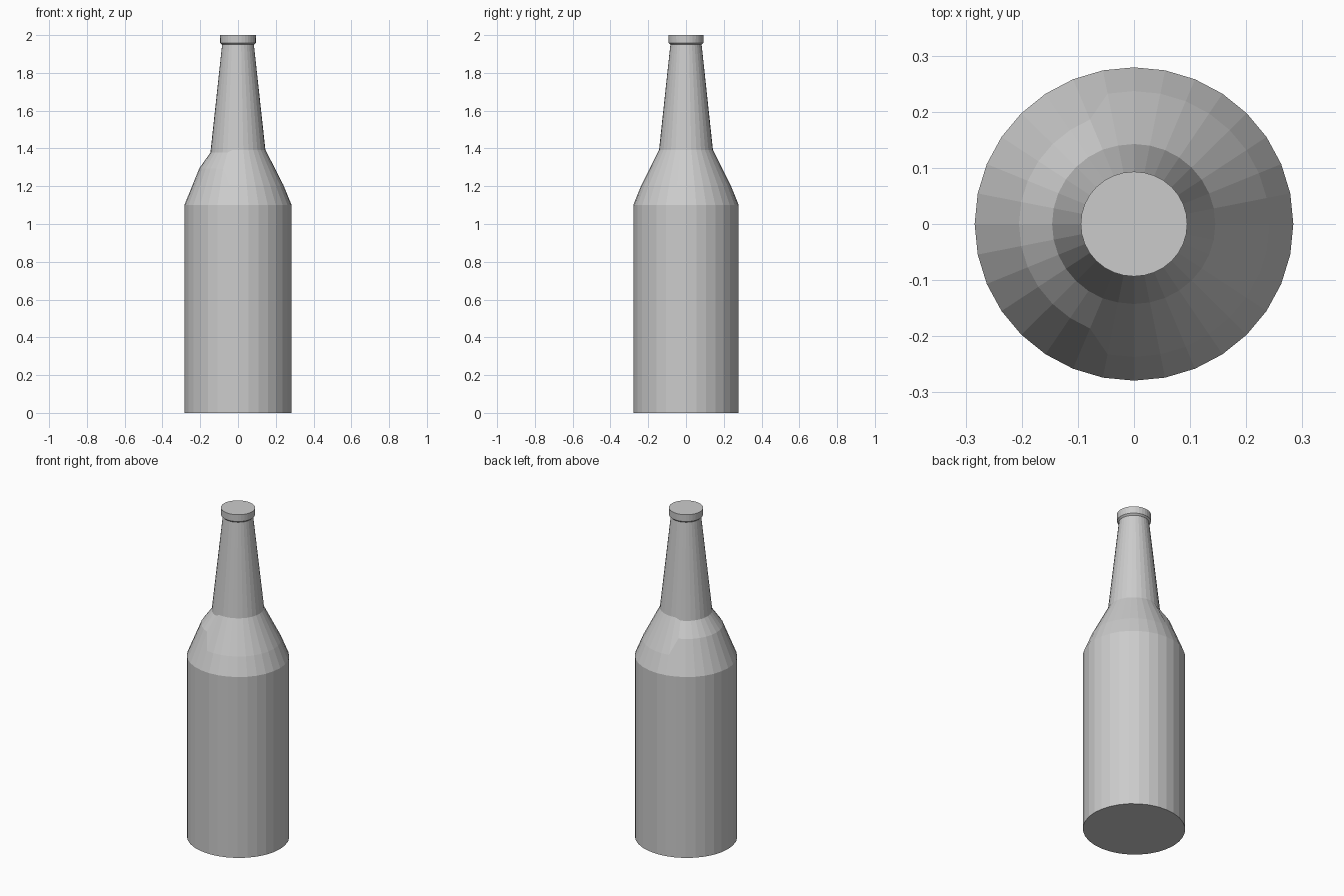
import bpy, bmesh
from math import cos, sin, pi

if "Cube" in bpy.data.objects:
    bpy.data.objects.remove(bpy.data.objects["Cube"])

SIDES = 32
SQUASH = 0.983  # slightly narrower front to back


def lathe(name, profile):
    """Spin a profile; profile(x_angle) returns (radius, z) points, bottom to top."""
    bm = bmesh.new()
    columns = []
    for i in range(SIDES):
        a = 2 * pi * i / SIDES
        columns.append([bm.verts.new((r * cos(a), r * sin(a) * SQUASH, z))
                        for r, z in profile(a)])
    for i in range(SIDES):
        c, d = columns[i], columns[(i + 1) % SIDES]
        for j in range(len(c) - 1):
            bm.faces.new((c[j], d[j], d[j + 1], c[j + 1]))
    bm.faces.new([c[0] for c in reversed(columns)])
    bm.faces.new([c[-1] for c in columns])
    bmesh.ops.recalc_face_normals(bm, faces=bm.faces)
    mesh = bpy.data.meshes.new(name)
    bm.to_mesh(mesh)
    bm.free()
    obj = bpy.data.objects.new(name, mesh)
    bpy.context.collection.objects.link(obj)
    return obj


def bottle_profile(a):
    # the shoulder breaks higher on the left side than elsewhere
    left = cos(a) < -0.3
    shoulder = (0.205, 1.295) if left else (0.241, 1.205)
    neck_base = (0.146, 1.378) if left else (0.145, 1.393)
    return [(0.284, 0), (0.284, 1.1), shoulder, neck_base, (0.083, 1.96)]


# Body, shoulder and tapering neck
lathe("bottle", bottle_profile)

# Lip closing the neck
lathe("cap", lambda a: [(0.083, 1.948), (0.094, 1.958), (0.095, 2.0)])
